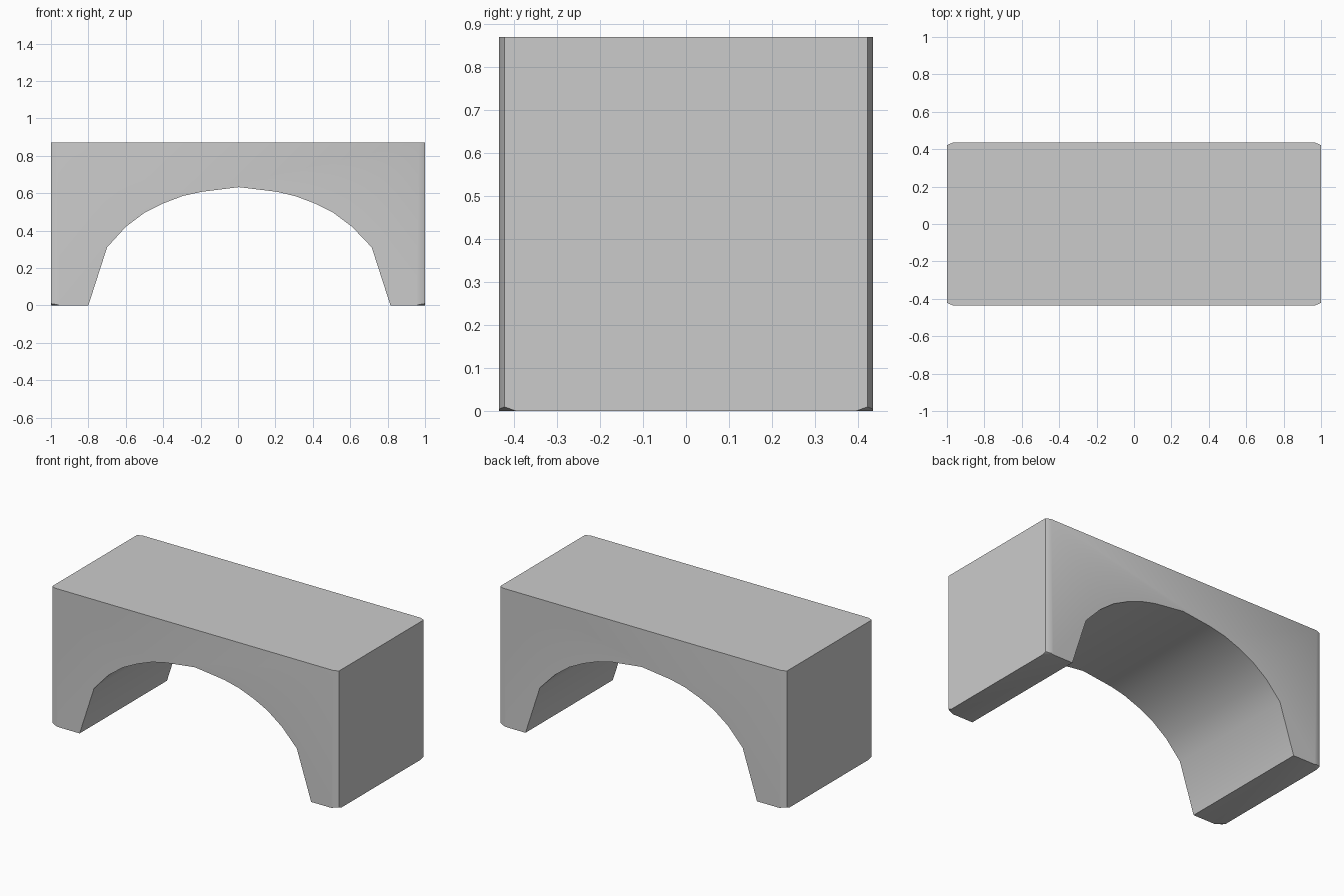
import bpy, bmesh, math
from mathutils import Vector

if "Cube" in bpy.data.objects:
    bpy.data.objects.remove(bpy.data.objects["Cube"])

W, D, H = 1.0, 0.435, 0.87

# Front profile: block outline with the arch opening cut out of the bottom
arch = [(-0.80, 0), (-0.70, 0.31), (-0.60, 0.42), (-0.50, 0.495), (-0.40, 0.545),
        (-0.295, 0.585), (-0.195, 0.607), (0.005, 0.632), (0.21, 0.607),
        (0.31, 0.583), (0.41, 0.545), (0.51, 0.495), (0.61, 0.42),
        (0.715, 0.31), (0.815, 0)]
profile = [(-W, H), (-W, 0)] + arch + [(W, 0), (W, H)]

bm = bmesh.new()
face = bm.faces.new([bm.verts.new((x, -D, z)) for x, z in profile])
ext = bmesh.ops.extrude_face_region(bm, geom=[face])
bmesh.ops.translate(bm, vec=(0, 2 * D, 0),
                    verts=[g for g in ext["geom"] if isinstance(g, bmesh.types.BMVert)])
bmesh.ops.recalc_face_normals(bm, faces=bm.faces[:])


def slice_off(point, normal):
    """Cut away everything on the normal side and cap the cut."""
    res = bmesh.ops.bisect_plane(bm, geom=bm.verts[:] + bm.edges[:] + bm.faces[:],
                                 dist=1e-6, plane_co=point, plane_no=normal,
                                 clear_outer=True)
    cut = [g for g in res["geom_cut"] if isinstance(g, bmesh.types.BMEdge)]
    bmesh.ops.holes_fill(bm, edges=cut, sides=0)


# Chamfer the four upright edges, then nick the four bottom corners
for sx in (-1, 1):
    for sy in (-1, 1):
        slice_off(Vector((sx * W, sy * 0.422, 0)),
                  Vector((sx * 0.013, sy * 0.032, 0)).normalized())
        slice_off(Vector((sx * W, sy * 0.395, 0)),
                  Vector((sx * 0.26, sy * 0.30, -0.84)).normalized())

bmesh.ops.recalc_face_normals(bm, faces=bm.faces[:])
mesh = bpy.data.meshes.new("arch_block")
bm.to_mesh(mesh)
bm.free()
block = bpy.data.objects.new("arch_block", mesh)
bpy.context.collection.objects.link(block)

# Smooth arch underside, crisp outer edges
bpy.context.view_layer.objects.active = block
block.select_set(True)
bpy.ops.object.shade_smooth_by_angle(angle=math.radians(30))
